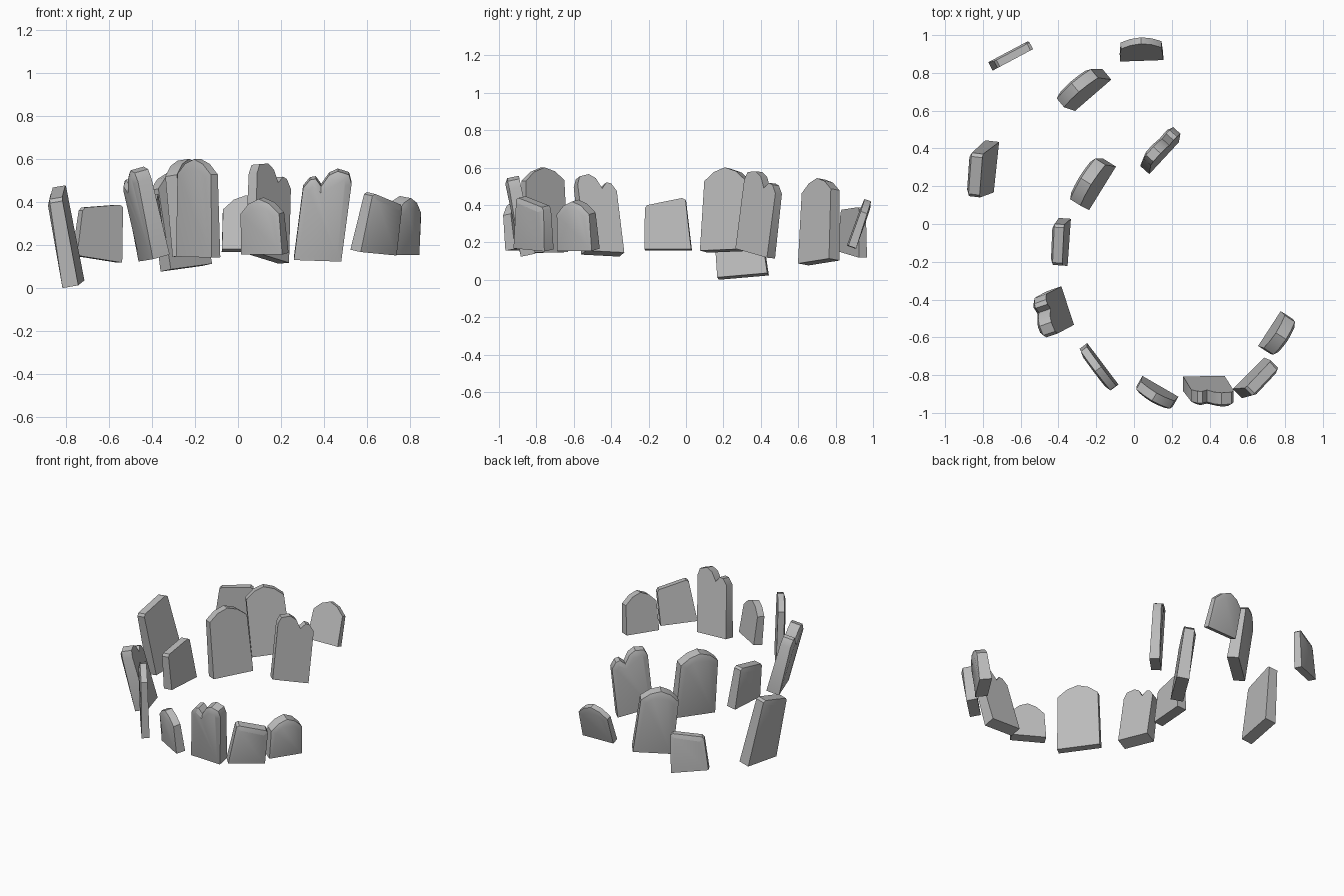
import bpy, bmesh
from math import radians
from mathutils import Matrix

cube = bpy.data.objects.get("Cube")
if cube:
    bpy.data.objects.remove(cube)

grey = bpy.data.materials.new("stone_grey")
grey.use_nodes = True
grey.diffuse_color = (0.5, 0.5, 0.5, 1)
grey.node_tree.nodes["Principled BSDF"].inputs["Base Color"].default_value = (0.5, 0.5, 0.5, 1)

# Top outlines, right to left: (fraction of width, drop below full height)
TOPS = {
    "peaked": [(.47, .07), (.25, .022), (0, 0), (-.25, .022), (-.47, .07)],
    "slanted": [(.5, .055), (.45, .038), (-.3, 0), (-.37, .01)],
    "twin": [(.66, .06), (.6, .015), (.36, 0), (.18, .02), (.02, .075),
             (-.1, .04), (-.22, .045), (-.36, .085)],
}


def stone(name, kind, base, yaw, lean, roll, width, height, depth):
    """Upright slab; local -y is the outer, slightly domed side."""
    outline = [(-width / 2, 0), (width / 2, 0)]
    outline += [(u * width, height - drop) for u, drop in TOPS[kind]]
    bm = bmesh.new()
    outer = bm.faces.new([bm.verts.new((x, -depth / 2, z)) for x, z in outline])
    inner = bmesh.ops.extrude_face_region(bm, geom=[outer], use_keep_orig=True)
    moved = [v for v in inner["geom"] if isinstance(v, bmesh.types.BMVert)]
    bmesh.ops.translate(bm, verts=moved, vec=(0, depth, 0))
    bmesh.ops.recalc_face_normals(bm, faces=bm.faces)

    # Pull the outer rim back, leaving a raised middle
    bmesh.ops.inset_region(bm, faces=[outer], thickness=width * 0.13, depth=0)
    middle = set(outer.verts)
    for v in bm.verts:
        if v.co.y < 0 and v not in middle and v.co.z > 0.01:
            v.co.y += depth * 0.2

    mesh = bpy.data.meshes.new(name)
    bm.to_mesh(mesh)
    bm.free()
    mesh.materials.append(grey)
    obj = bpy.data.objects.new(name, mesh)
    bpy.context.collection.objects.link(obj)
    turn = Matrix.Identity(4)
    for angle, axis in ((yaw, "Z"), (lean, "X"), (roll, "Y")):
        turn = turn @ Matrix.Rotation(radians(angle), 4, axis)
    obj.matrix_world = Matrix.Translation(base) @ turn
    bpy.ops.object.select_all(action="DESELECT")
    obj.select_set(True)
    bpy.context.view_layer.objects.active = obj
    bpy.ops.object.shade_smooth_by_angle(angle=radians(35))


# Front curve of the ring
stone("front_twin_stone", "twin", (.37, -.845, .135), 0, 12, 2, .22, .425, .08)
stone("front_left_slanted_stone", "slanted", (.63, -.815, .165), 44, 9, 4, .235, .275, .07)
stone("left_end_peaked_stone", "peaked", (.75, -.575, .16), 57, 9, 0, .22, .265, .08)
stone("front_peaked_stone", "peaked", (.125, -.885, .16), -30, 9, 0, .22, .26, .06)
stone("front_tall_stone", "peaked", (-.185, -.755, .145), -53, 2, 1, .275, .455, .05)

# Middle of the right side
stone("right_twin_stone", "twin", (-.39, -.445, .14), -71, 15, -3, .215, .425, .085)
stone("right_slanted_stone", "slanted", (-.375, -.095, .16), 266, 7, 0, .25, .275, .065)
stone("middle_tall_stone", "peaked", (-.2, .21, .155), 238, 8, 2, .27, .445, .08)
stone("outer_slanted_stone", "slanted", (-.765, .305, .018), 263, 10, 5, .27, .455, .075)

# Back group
stone("back_twin_stone", "twin", (.135, .37, .14), 228, 4, -12, .235, .43, .065)
stone("back_tall_stone", "peaked", (-.24, .71, .095), 220, 8, 6, .255, .45, .075)
stone("back_right_slanted_stone", "slanted", (-.655, .89, .135), 208, 0, -8, .24, .265, .05)
stone("back_peaked_stone", "peaked", (.04, .885, .175), 182, 20, 0, .23, .265, .045)
